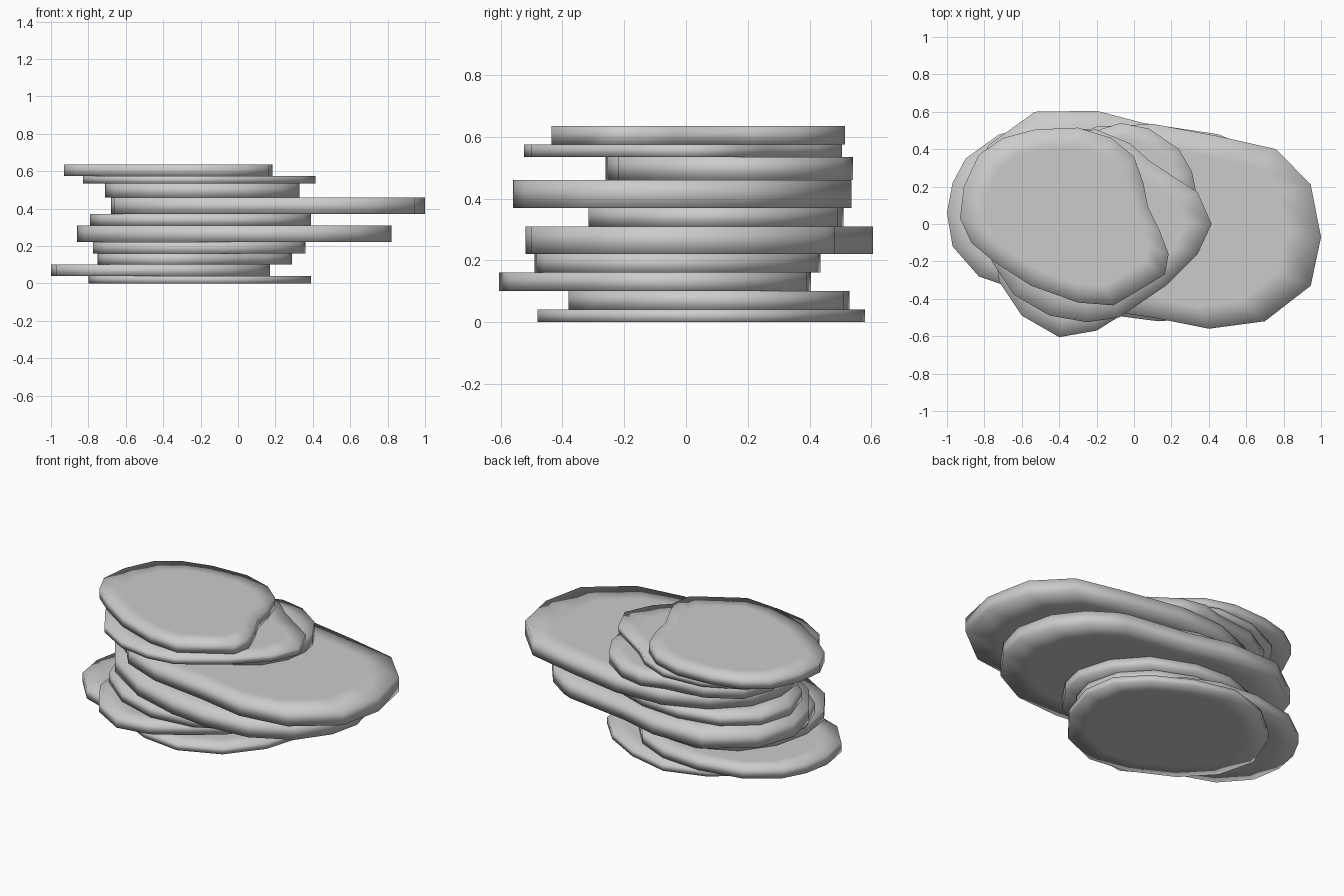
import bpy, bmesh

stone = bpy.data.materials.new("grey stone")
stone.diffuse_color = (0.6, 0.6, 0.6, 1)


def fit(vals, lo, hi):
    """Stretch values so that they span lo..hi."""
    a, b = min(vals), max(vals)
    return [lo + (v - a) / (b - a) * (hi - lo) for v in vals]


def slab(name, z0, z1, xr, yr, pts):
    """Flat stone with a vertical rim and softly shaded faces."""
    xs = fit([p[0] for p in pts], *xr)
    ys = fit([p[1] for p in pts], *yr)
    n = len(pts)
    cx, cy = sum(xs) / n, sum(ys) / n
    bm = bmesh.new()
    rings = []
    for z, s in ((z0, 0.78), (z0, 1), (z1, 1), (z1, 0.78)):
        rings.append([bm.verts.new((cx + (x - cx) * s, cy + (y - cy) * s, z))
                      for x, y in zip(xs, ys)])
    for a, b in zip(rings, rings[1:]):
        for i in range(n):
            j = (i + 1) % n
            bm.faces.new((a[i], a[j], b[j], b[i]))
    bm.faces.new(rings[0][::-1])
    bm.faces.new(rings[-1])
    bmesh.ops.recalc_face_normals(bm, faces=bm.faces)
    for f in bm.faces:
        f.smooth = True
    me = bpy.data.meshes.new(name)
    bm.to_mesh(me)
    bm.free()
    me.materials.append(stone)
    ob = bpy.data.objects.new(name, me)
    bpy.context.collection.objects.link(ob)


# Outlines run counter-clockwise, bottom stone first
slab("base_slab", 0, 0.04, (-0.8, 0.39), (-0.48, 0.58), [
    (0.39, 0.05), (0.36, 0.25), (0.22, 0.4), (0, 0.52), (-0.25, 0.58),
    (-0.5, 0.5), (-0.7, 0.33), (-0.8, 0.08), (-0.74, -0.15), (-0.58, -0.32),
    (-0.32, -0.45), (-0.08, -0.48), (0.16, -0.38), (0.32, -0.18)])
slab("second_slab", 0.04, 0.10, (-1, 0.17), (-0.38, 0.53), [
    (0.17, 0.08), (0.13, 0.27), (0, 0.42), (-0.2, 0.51), (-0.45, 0.53),
    (-0.72, 0.48), (-0.9, 0.35), (-0.97, 0.22), (-1, 0.06), (-0.97, -0.12),
    (-0.83, -0.28), (-0.6, -0.36), (-0.3, -0.38), (-0.05, -0.3), (0.11, -0.12)])
slab("third_slab", 0.10, 0.16, (-0.75, 0.29), (-0.605, 0.405), [
    (0.29, -0.05), (0.24, 0.15), (0.1, 0.3), (-0.12, 0.39), (-0.35, 0.405),
    (-0.57, 0.3), (-0.7, 0.12), (-0.75, -0.1), (-0.72, -0.31), (-0.6, -0.49),
    (-0.4, -0.605), (-0.2, -0.57), (-0.04, -0.47), (0.15, -0.33), (0.25, -0.2)])
slab("fourth_slab", 0.16, 0.22, (-0.775, 0.36), (-0.49, 0.435), [
    (0.36, -0.05), (0.3, 0.15), (0.15, 0.32), (-0.1, 0.42), (-0.33, 0.435),
    (-0.57, 0.35), (-0.73, 0.15), (-0.775, -0.05), (-0.7, -0.25),
    (-0.5, -0.41), (-0.25, -0.49), (0.02, -0.46), (0.22, -0.36), (0.33, -0.2)])
slab("lower_overhang_slab", 0.22, 0.31, (-0.86, 0.82), (-0.52, 0.605), [
    (0.82, -0.02), (0.77, 0.2), (0.65, 0.36), (0.51, 0.455), (0.45, 0.48),
    (0.05, 0.54), (-0.2, 0.605), (-0.53, 0.6), (-0.78, 0.42), (-0.86, 0.18),
    (-0.82, -0.02), (-0.68, -0.22), (-0.4, -0.4), (-0.1, -0.49),
    (0.13, -0.52), (0.42, -0.5), (0.65, -0.38), (0.78, -0.2)])
slab("sixth_slab", 0.31, 0.37, (-0.79, 0.39), (-0.315, 0.51), [
    (0.39, 0.08), (0.34, 0.26), (0.18, 0.41), (-0.05, 0.49), (-0.3, 0.51),
    (-0.55, 0.46), (-0.73, 0.32), (-0.79, 0.12), (-0.73, -0.08),
    (-0.55, -0.23), (-0.28, -0.31), (0, -0.315), (0.22, -0.23), (0.35, -0.08)])
slab("upper_overhang_slab", 0.37, 0.46, (-0.68, 1), (-0.56, 0.535), [
    (1, -0.07), (0.945, 0.21), (0.76, 0.4), (0.45, 0.47), (0.1, 0.535),
    (-0.2, 0.52), (-0.45, 0.42), (-0.62, 0.25), (-0.68, 0.05), (-0.66, -0.15),
    (-0.5, -0.35), (-0.25, -0.45), (0.1, -0.5), (0.4, -0.56), (0.7, -0.52),
    (0.945, -0.33)])
slab("eighth_slab", 0.46, 0.535, (-0.71, 0.33), (-0.26, 0.54), [
    (0.33, 0.18), (0.31, 0.28), (0.24, 0.4), (0.08, 0.51), (-0.07, 0.54),
    (-0.2, 0.5), (-0.45, 0.47), (-0.64, 0.36), (-0.71, 0.17), (-0.66, -0.02),
    (-0.48, -0.18), (-0.22, -0.26), (0.05, -0.22), (0.23, -0.1), (0.31, 0.04)])
slab("thin_slab", 0.535, 0.575, (-0.83, 0.415), (-0.525, 0.505), [
    (0.415, 0), (0.34, 0.17), (0.2, 0.26), (0.08, 0.34), (-0.02, 0.43),
    (-0.2, 0.505), (-0.45, 0.49), (-0.68, 0.38), (-0.8, 0.2), (-0.83, 0.02),
    (-0.76, -0.2), (-0.64, -0.38), (-0.45, -0.49), (-0.25, -0.525),
    (-0.08, -0.5), (0.17, -0.33), (0.34, -0.16)])
slab("top_slab", 0.575, 0.635, (-0.93, 0.185), (-0.435, 0.515), [
    (0.075, 0.09), (0.05, 0.22), (0, 0.36), (-0.12, 0.46), (-0.3, 0.515),
    (-0.53, 0.505), (-0.7, 0.46), (-0.83, 0.37), (-0.91, 0.2), (-0.93, 0.03),
    (-0.87, -0.1), (-0.75, -0.2), (-0.55, -0.33), (-0.3, -0.42),
    (-0.11, -0.435), (0.05, -0.34), (0.165, -0.27), (0.185, -0.16),
    (0.135, -0.03)])
